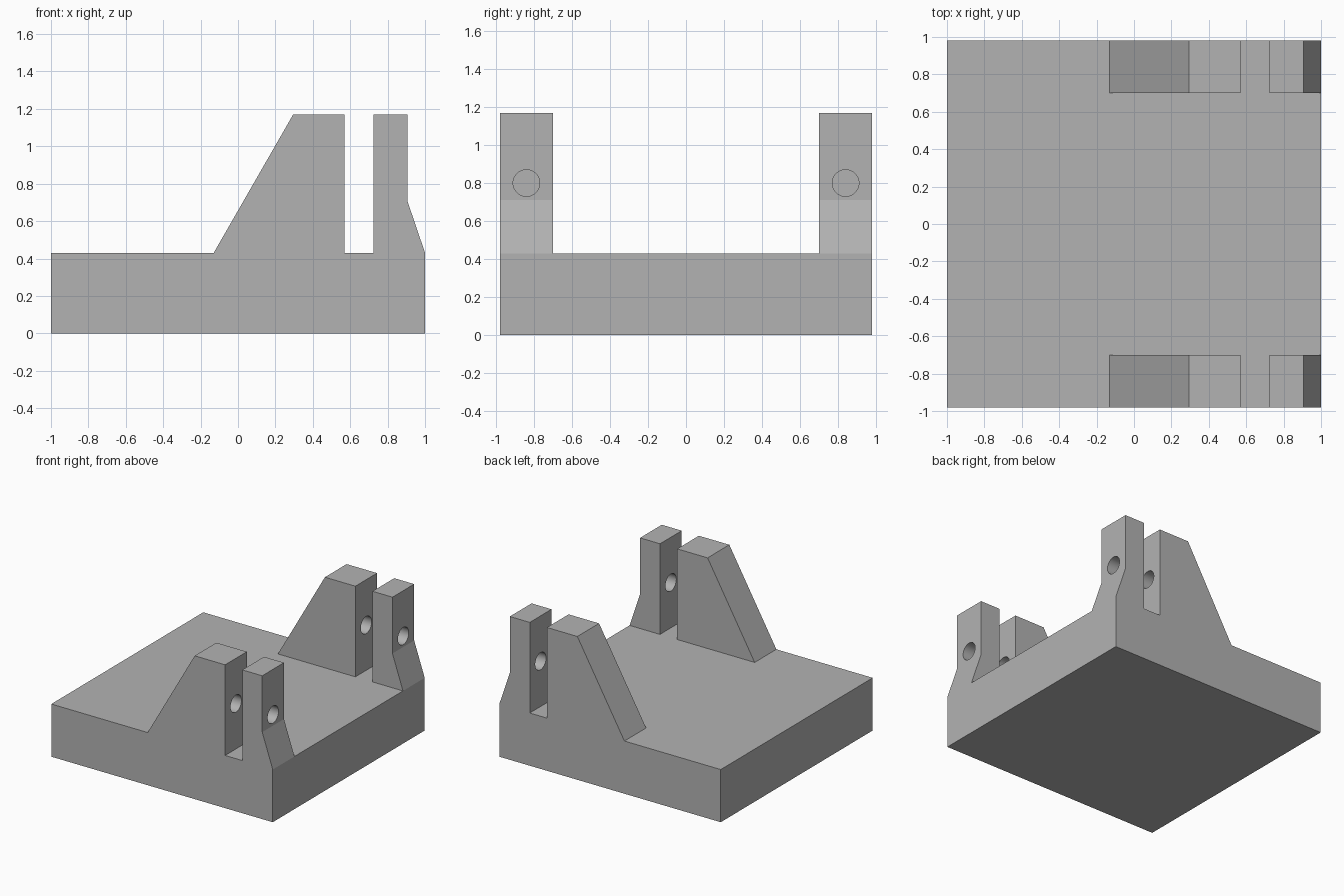
import bpy, bmesh
from math import pi

if "Cube" in bpy.data.objects:
    bpy.data.objects.remove(bpy.data.objects["Cube"])

HALF_DEPTH, INNER, DECK, TOP = 0.98, 0.70, 0.43, 1.17

grey = bpy.data.materials.new("plain_grey")
grey.use_nodes = True
colour = (0.45, 0.45, 0.45, 1)
grey.diffuse_color = colour
grey.node_tree.nodes["Principled BSDF"].inputs["Base Color"].default_value = colour


def extrude_profile(name, points, half_depth):
    """Solid from an x-z outline, centred on y = 0."""
    bm = bmesh.new()
    face = bm.faces.new([bm.verts.new((x, -half_depth, z)) for x, z in points])
    new = bmesh.ops.extrude_face_region(bm, geom=[face])["geom"]
    verts = [v for v in new if isinstance(v, bmesh.types.BMVert)]
    bmesh.ops.translate(bm, verts=verts, vec=(0, 2 * half_depth, 0))
    bmesh.ops.recalc_face_normals(bm, faces=bm.faces)
    mesh = bpy.data.meshes.new(name)
    bm.to_mesh(mesh)
    bm.free()
    mesh.materials.append(grey)
    obj = bpy.data.objects.new(name, mesh)
    bpy.context.collection.objects.link(obj)
    return obj


def cut(target, cutter):
    """Subtract the cutter, then discard it."""
    mod = target.modifiers.new("cut", "BOOLEAN")
    mod.operation, mod.solver, mod.object = "DIFFERENCE", "EXACT", cutter
    bpy.context.view_layer.objects.active = target
    bpy.ops.object.modifier_apply(modifier=mod.name)
    bpy.data.objects.remove(cutter)


# Side outline: deck, sloped buttress, slot, thin post with flared foot
bracket = extrude_profile("bracket_base", [
    (-1, 0), (1, 0), (1, DECK), (0.905, 0.71), (0.905, TOP), (0.725, TOP),
    (0.725, DECK), (0.57, DECK), (0.57, TOP), (0.295, TOP),
    (-0.13, DECK), (-1, DECK)], HALF_DEPTH)

# Clear the middle down to the deck, leaving an upright at each side
cut(bracket, extrude_profile("middle_cutter", [
    (-1.2, DECK), (1.2, DECK), (1.2, 2), (-1.2, 2)], INNER))

# Pin holes: through the thin posts, blind in the buttresses
for side in (-1, 1):
    bpy.ops.mesh.primitive_cylinder_add(
        vertices=48, radius=0.07, depth=0.8,
        location=(0.7, side * (HALF_DEPTH + INNER) / 2, 0.80),
        rotation=(0, pi / 2, 0))
    drill = bpy.context.object
    drill.data.materials.append(grey)
    cut(bracket, drill)

# Smooth hole walls, crisp edges
bpy.ops.object.select_all(action="DESELECT")
bracket.select_set(True)
bpy.context.view_layer.objects.active = bracket
bpy.ops.object.shade_smooth_by_angle(angle=pi / 12)
